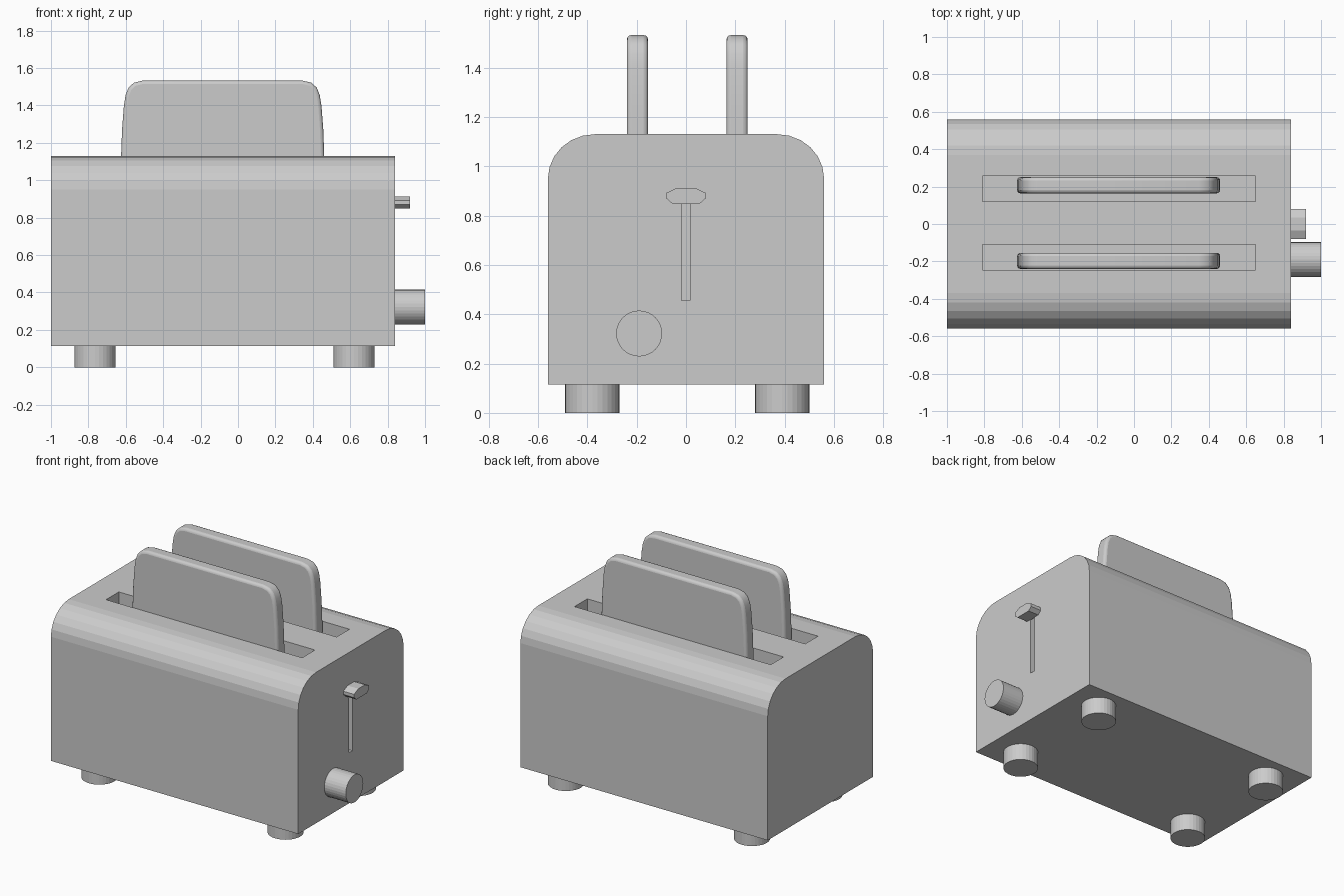
import bpy, bmesh
from math import sin, cos, pi
from mathutils import Matrix, Vector

if "Cube" in bpy.data.objects:
    bpy.data.objects.remove(bpy.data.objects["Cube"])


def link(name, bm):
    bmesh.ops.recalc_face_normals(bm, faces=bm.faces)
    me = bpy.data.meshes.new(name)
    bm.to_mesh(me)
    bm.free()
    ob = bpy.data.objects.new(name, me)
    bpy.context.collection.objects.link(ob)
    return ob


def prism(name, pts, vec):
    """Extrude a closed outline of 3D points along vec."""
    bm = bmesh.new()
    face = bm.faces.new([bm.verts.new(p) for p in pts])
    new = bmesh.ops.extrude_face_region(bm, geom=[face], use_keep_orig=True)["geom"]
    bmesh.ops.translate(bm, vec=Vector(vec),
                        verts=[g for g in new if isinstance(g, bmesh.types.BMVert)])
    return link(name, bm)


def box(name, lo, hi):
    (x0, y0, z0), (x1, y1, z1) = lo, hi
    return prism(name, [(x0, y0, z0), (x1, y0, z0), (x1, y1, z0), (x0, y1, z0)],
                 (0, 0, z1 - z0))


def cylinder(name, center, radius, depth, axis="Z"):
    bm = bmesh.new()
    rot = Matrix.Rotation(pi / 2, 4, "Y") if axis == "X" else Matrix()
    bmesh.ops.create_cone(bm, cap_ends=True, segments=32, radius1=radius, radius2=radius,
                          depth=depth, matrix=Matrix.Translation(center) @ rot)
    return link(name, bm)


def arc(cx, cz, rx, rz, a0, a1, n):
    return [(cx + rx * cos(a0 + (a1 - a0) * i / n), cz + rz * sin(a0 + (a1 - a0) * i / n))
            for i in range(n + 1)]


# Body shell: rounded-top profile extruded along x
profile = [(-0.56, 0.115), (0.56, 0.115)]
profile += arc(0.37, 0.95, 0.19, 0.18, 0, pi / 2, 6)
profile += arc(-0.37, 0.95, 0.19, 0.18, pi / 2, pi, 6)
body = prism("body", [(-1.0, y, z) for y, z in profile], (1.84, 0, 0))

# Bread slots and lever groove cut from the body
cutters = [box("slot_cutter", (-0.81, y - 0.068, 0.4), (0.65, y + 0.068, 1.3))
           for y in (-0.178, 0.188)]
cutters.append(box("groove_cutter", (0.79, -0.019, 0.455), (0.95, 0.017, 0.87)))
bpy.context.view_layer.objects.active = body
for c in cutters:
    mod = body.modifiers.new("cut", "BOOLEAN")
    mod.operation, mod.solver, mod.object = "DIFFERENCE", "EXACT", c
    bpy.ops.object.modifier_apply(modifier=mod.name)
    bpy.data.objects.remove(c)

# Toast slices: slightly flared outline with soft edges
side = [(0.50, 0.42), (0.53, 0.46), (0.542, 0.6), (0.543, 1.13), (0.538, 1.27),
        (0.528, 1.40), (0.519, 1.455), (0.503, 1.495), (0.475, 1.521), (0.43, 1.532)]
outline = side + [(-x, z) for x, z in reversed(side)]
for name, y in (("front_toast", -0.197), ("back_toast", 0.207)):
    toast = prism(name, [(x - 0.082, y - 0.043, z) for x, z in outline], (0, 0.086, 0))
    bev = toast.modifiers.new("soft_edges", "BEVEL")
    bev.width, bev.segments = 0.018, 3
    bev.limit_method, bev.angle_limit = "ANGLE", 1.0
    bpy.ops.object.select_all(action="DESELECT")
    toast.select_set(True)
    bpy.context.view_layer.objects.active = toast
    bpy.ops.object.shade_smooth_by_angle(angle=0.9)

# Lever handle
half = [(0.055, 0.848), (0.08, 0.87), (0.08, 0.892), (0.035, 0.913)]
handle = half + [(-y, z) for y, z in reversed(half)]
prism("lever_handle", [(0.835, y, z) for y, z in handle], (0.085, 0, 0))

# Browning knob
cylinder("knob", (0.918, -0.19, 0.322), 0.093, 0.164, "X")

# Feet
for x in (-0.765, 0.62):
    for y in (-0.38, 0.39):
        cylinder("foot", (x, y, 0.0585), 0.11, 0.117)
